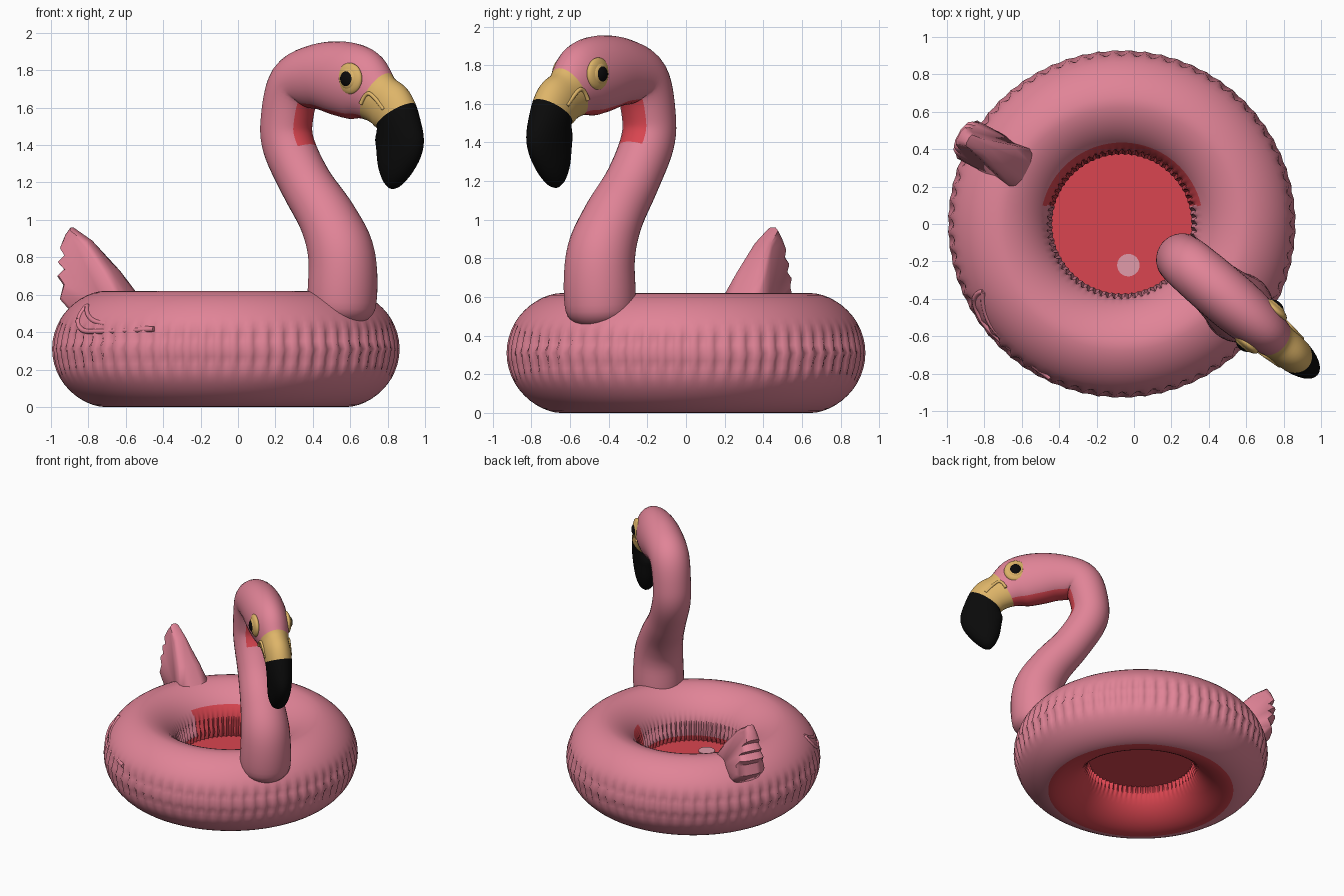
import bpy, bmesh, math
from mathutils import Vector

cube = bpy.data.objects.get("Cube")
if cube:
    bpy.data.objects.remove(cube)


def material(name, rgb):
    m = bpy.data.materials.new(name)
    m.use_nodes = True
    m.diffuse_color = (*rgb, 1)
    m.node_tree.nodes["Principled BSDF"].inputs["Base Color"].default_value = (*rgb, 1)
    return m


pink = material("pink vinyl", (0.75, 0.23, 0.31))
red = material("red vinyl", (0.70, 0.06, 0.08))
yellow = material("beak yellow", (0.73, 0.46, 0.14))
black = material("beak black", (0.003, 0.003, 0.003))
pale = material("pale pink", (0.75, 0.33, 0.40))

RING_X = -0.065
HEADING = math.radians(-40.5)
FORWARD = Vector((math.cos(HEADING), math.sin(HEADING), 0))
SIDE = Vector((-FORWARD.y, FORWARD.x, 0))
UP = Vector((0, 0, 1))
NECK = Vector((0.27, -0.2, 0))


def bird(s, lateral, z):
    """Point in the plane of the bird: forward, sideways, up."""
    return NECK + FORWARD * s + SIDE * lateral + UP * z


def finish(name, bm, mats, angle=60):
    bmesh.ops.recalc_face_normals(bm, faces=bm.faces[:])
    mesh = bpy.data.meshes.new(name)
    bm.to_mesh(mesh)
    bm.free()
    for m in mats:
        mesh.materials.append(m)
    ob = bpy.data.objects.new(name, mesh)
    bpy.context.collection.objects.link(ob)
    bpy.ops.object.select_all(action="DESELECT")
    ob.select_set(True)
    bpy.context.view_layer.objects.active = ob
    bpy.ops.object.shade_smooth_by_angle(angle=math.radians(angle))
    return ob


def skin(bm, loops, closed=False):
    """Join loops of vertices; return faces with their row and column."""
    out, n = [], len(loops[0])
    for i in range(len(loops) if closed else len(loops) - 1):
        a, b = loops[i], loops[(i + 1) % len(loops)]
        for j in range(n):
            k = (j + 1) % n
            out.append((bm.faces.new((a[j], a[k], b[k], b[j])), i, j))
    return out


def tube(name, points, radius, mat):
    curve = bpy.data.curves.new(name, "CURVE")
    curve.dimensions = "3D"
    curve.bevel_depth = radius
    curve.bevel_resolution = 2
    curve.use_fill_caps = True
    spline = curve.splines.new("NURBS")
    spline.points.add(len(points) - 1)
    for p, co in zip(spline.points, points):
        p.co = (*co, 1)
    spline.use_endpoint_u = True
    spline.order_u = 3
    curve.materials.append(mat)
    ob = bpy.data.objects.new(name, curve)
    bpy.context.collection.objects.link(ob)


# Inflated ring, puckered along its inner and outer seams
def ring_point(phi, theta, pucker=0.0):
    c = math.cos(theta)
    r = 0.65 + math.copysign(abs(c) ** 1.15, c) * (0.28 - pucker)
    return Vector((RING_X + r * math.cos(phi), r * math.sin(phi), 0.31 + 0.31 * math.sin(theta)))


ROWS, PLEATS = 48, 68
SEGS = PLEATS * 4
weights = {1: 1.0, 2: 0.7, 3: 0.25}
bm = bmesh.new()
loops = []
for i in range(SEGS):
    phi = math.tau * i / SEGS
    wave = 0.5 + 0.5 * math.cos(phi * PLEATS)
    loop = []
    for j in range(ROWS):
        k = j % (ROWS // 2)
        k = min(k, ROWS // 2 - k)
        depth = 0.03 * weights.get(k, 0) * wave + (0.006 * wave if k == 0 else 0)
        loop.append(bm.verts.new(ring_point(phi, math.tau * j / ROWS, depth)))
    loops.append(loop)
for face, i, j in skin(bm, loops, closed=True):
    c = face.calc_center_median()
    r = math.hypot(c.x - RING_X, c.y)
    under = c.z < 0.3 and r < 0.67
    back_wall = c.z >= 0.3 and c.y > 0.1 and r < 0.44
    face.material_index = 1 if under or back_wall else 0
finish("ring", bm, [pink, red])

# Floor of the ring, with a small pale patch
for name, mat, r, x, y, z, thick in (
        ("floor", red, 0.392, RING_X, 0, 0.26, 0.008),
        ("floor_patch", pale, 0.06, -0.03, -0.22, 0.267, 0.006)):
    bpy.ops.mesh.primitive_cylinder_add(vertices=64, radius=r, depth=thick, location=(x, y, z))
    ob = bpy.context.object
    ob.name = name
    ob.data.materials.append(mat)

# Neck, head and beak: sections of forward, height, depth and half width
SECTIONS = [Vector(v) for v in (
    (0.37, 0.46, 0.10, 0.10), (0.375, 0.53, 0.18, 0.18), (0.375, 0.8, 0.18, 0.18),
    (0.28, 1.0, 0.155, 0.16), (0.12, 1.2, 0.14, 0.14), (0, 1.4, 0.14, 0.14),
    (-0.01, 1.55, 0.14, 0.14), (0.05, 1.72, 0.15, 0.145), (0.2, 1.765, 0.175, 0.15),
    (0.37, 1.755, 0.2, 0.15), (0.52, 1.72, 0.195, 0.135), (0.64, 1.65, 0.14, 0.105),
    (0.72, 1.6, 0.14, 0.1), (0.77, 1.53, 0.13, 0.095), (0.78, 1.41, 0.155, 0.085),
    (0.75, 1.28, 0.11, 0.075), (0.73, 1.2, 0.055, 0.05), (0.72, 1.17, 0.015, 0.015))]
STEPS, SIDES = 6, 32
LAST = len(SECTIONS) - 1


def section(t):
    i = min(int(t), LAST - 1)
    f = t - i
    a, b, c, d = (SECTIONS[max(0, min(LAST, i + k))] for k in (-1, 0, 1, 2))
    return (b * 2 + (c - a) * f + (a * 2 - b * 5 + c * 4 - d) * f ** 2
            + (b * 3 - a - c * 3 + d) * f ** 3) / 2


bm = bmesh.new()
loops = []
for i in range(LAST * STEPS + 1):
    t = i / STEPS
    s, z, depth, width = section(t)
    step = section(min(t + 0.3, LAST)) - section(max(t - 0.3, 0))
    length = math.hypot(step[0], step[1])
    ns, nz = step[1] / length, -step[0] / length
    loop = []
    for j in range(SIDES):
        a = math.tau * j / SIDES
        d = depth * math.cos(a)
        loop.append(bm.verts.new(bird(s + ns * d, width * math.sin(a), z + nz * d)))
    loops.append(loop)
for face, i, j in skin(bm, loops):
    t = (i + 0.5) / STEPS
    inner = math.cos(math.tau * (j + 0.5) / SIDES) > 0.8
    if t > 12.7:
        face.material_index = 3
    elif t > 10.8:
        face.material_index = 2
    elif t > 4.6 and inner:
        face.material_index = 1
bm.faces.new(loops[0])
bm.faces.new(loops[-1]).material_index = 3
finish("neck_and_head", bm, [pink, red, yellow, black])

# Eyes and mouth ridges on both sides of the head
for side, label in ((1, "left"), (-1, "right")):
    for part, mat, r, out, thick in (("eye", yellow, 0.085, 0.118, 0.03),
                                     ("eye_rim", yellow, 0.062, 0.126, 0.03),
                                     ("pupil", black, 0.046, 0.134, 0.03)):
        bm = bmesh.new()
        bmesh.ops.create_uvsphere(bm, u_segments=32, v_segments=16, radius=1)
        for v in bm.verts:
            p = v.co.copy()
            v.co = bird(0.53 + p.x * r, side * (out + p.z * thick), 1.755 + p.y * r)
        finish(f"{label}_{part}", bm, [mat])
    tube(f"{label}_mouth_ridge",
         [bird(s, side * w, z) for s, w, z in
          ((0.60, 0.108, 1.62), (0.63, 0.106, 1.68), (0.68, 0.101, 1.67), (0.75, 0.093, 1.59))],
         0.011, yellow)

# Tail: a padded wedge with a scalloped rear edge
profile = [(0, 0.6), (0.1, 0.73), (0.25, 0.89), (0.36, 0.96), (0.39, 0.92), (0.415, 0.86),
           (0.38, 0.82), (0.42, 0.78), (0.375, 0.74), (0.415, 0.70), (0.37, 0.65),
           (0.39, 0.57), (0.3, 0.48), (0.06, 0.5)]
TAIL = Vector((-0.57, 0.28, 0))
back = Vector((-0.88, 0.47, 0)).normalized()
across = Vector((back.y, -back.x, 0))
bm = bmesh.new()
loops = []
for lateral, scale in ((-1, 0.82), (-0.85, 0.94), (-0.4, 1), (0.4, 1), (0.85, 0.94), (1, 0.82)):
    loop = []
    for d, z in profile:
        half = 0.04 + 0.075 * min(1, (0.96 - z) / 0.34)
        d2, z2 = 0.25 + (d - 0.25) * scale, 0.68 + (z - 0.68) * scale
        loop.append(bm.verts.new(TAIL + back * d2 + across * half * lateral + UP * z2))
    loops.append(loop)
skin(bm, loops)
bm.faces.new(loops[0])
bm.faces.new(loops[-1])
finish("tail", bm, [pink], 50)

# Wing: raised feather outlines following the side of the ring
feathers = (((207, 30), (210, 18), (222, 17), (245, 20)),
            ((206, 48), (211, 35), (222, 24), (245, 20)),
            ((207, 30), (205, 40), (206, 48)))
for n, feather in enumerate(feathers):
    tube(f"wing_feather_{n + 1}",
         [ring_point(math.radians(p), math.radians(q), 0.002) for p, q in feather], 0.014, pink)
